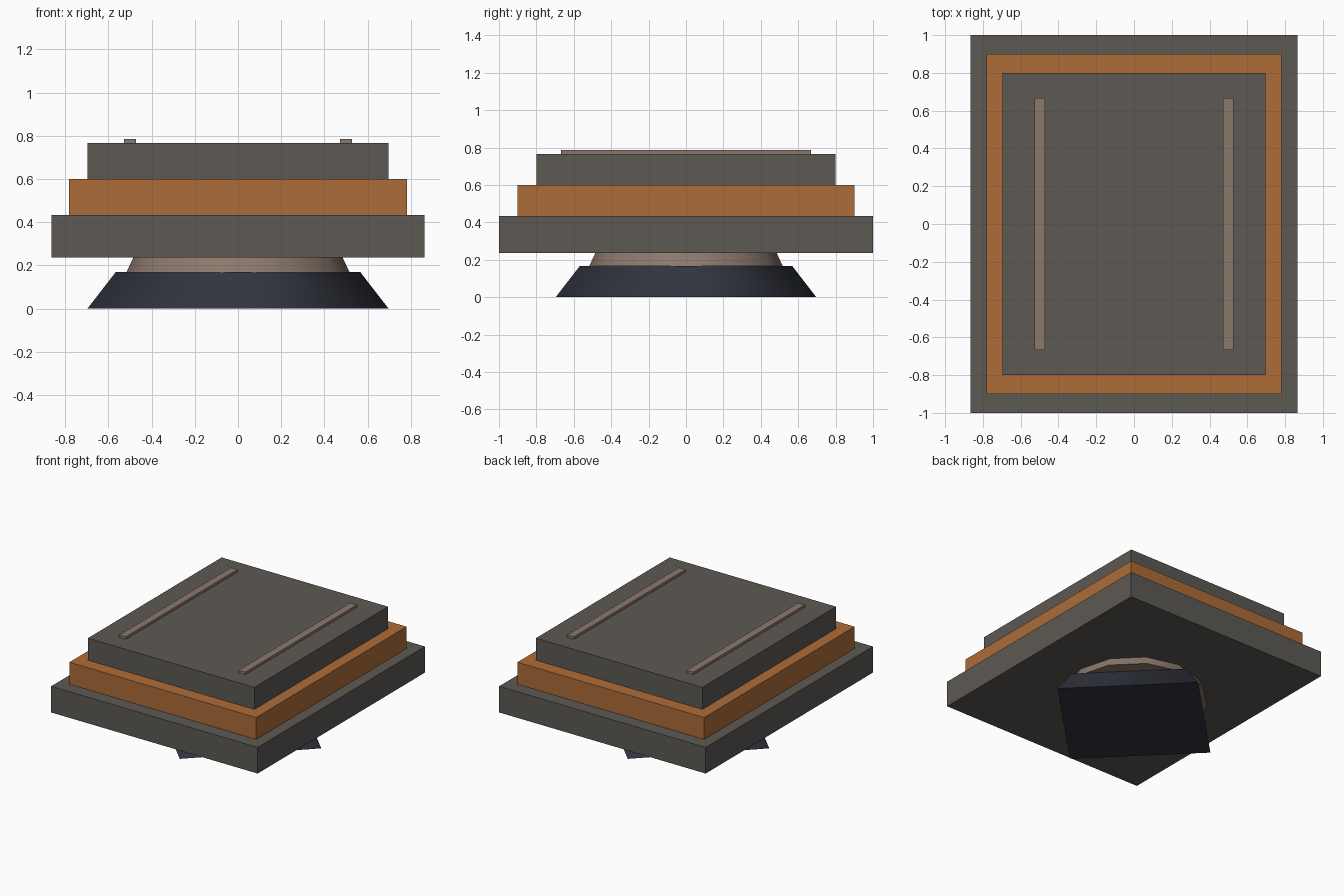
import bpy

if "Cube" in bpy.data.objects:
    bpy.data.objects.remove(bpy.data.objects["Cube"])


def material(name, rgb):
    m = bpy.data.materials.new(name)
    m.diffuse_color = (*rgb, 1)
    m.use_nodes = True
    m.node_tree.nodes["Principled BSDF"].inputs["Base Color"].default_value = m.diffuse_color
    return m


stone = material("dark_stone", (0.11, 0.10, 0.088))
copper = material("copper", (0.42, 0.15, 0.04))
tan = material("tan", (0.26, 0.19, 0.15))
navy = material("dark_navy", (0.033, 0.036, 0.05))


def slab(name, x, half_x, half_y, z0, z1, mat):
    bpy.ops.mesh.primitive_cube_add(size=2, location=(x, 0, (z0 + z1) / 2))
    o = bpy.context.object
    o.name = name
    o.scale = (half_x, half_y, (z1 - z0) / 2)
    bpy.ops.object.transform_apply(location=False, rotation=False, scale=True)
    o.data.materials.append(mat)


def frustum(name, sides, r0, r1, z0, z1, mat):
    bpy.ops.mesh.primitive_cone_add(vertices=sides, radius1=r0, radius2=r1,
                                    depth=z1 - z0, location=(0, 0, (z0 + z1) / 2))
    o = bpy.context.object
    o.name = name
    o.data.materials.append(mat)
    # smooth sides, crisp flat caps
    for p in o.data.polygons:
        p.use_smooth = abs(p.normal.z) < 0.99
    for e in o.data.edges:
        a, b = (o.data.vertices[i].co.z for i in e.vertices)
        e.use_edge_sharp = abs(a - b) < 1e-4


# pedestal: four-sided foot turned corner-forward, round neck
frustum("foot", 4, 0.697, 0.567, 0.0, 0.168, navy)
frustum("neck", 12, 0.517, 0.485, 0.167, 0.236, tan)

# stepped slabs
slab("lower_slab", 0, 0.865, 1.0, 0.236, 0.434, stone)
slab("middle_slab", 0, 0.782, 0.9, 0.434, 0.6, copper)
slab("upper_slab", 0, 0.697, 0.8, 0.6, 0.767, stone)

# thin rails on top
for side, x in (("left", -0.5), ("right", 0.5)):
    slab(side + "_rail", x, 0.028, 0.667, 0.765, 0.786, tan)
